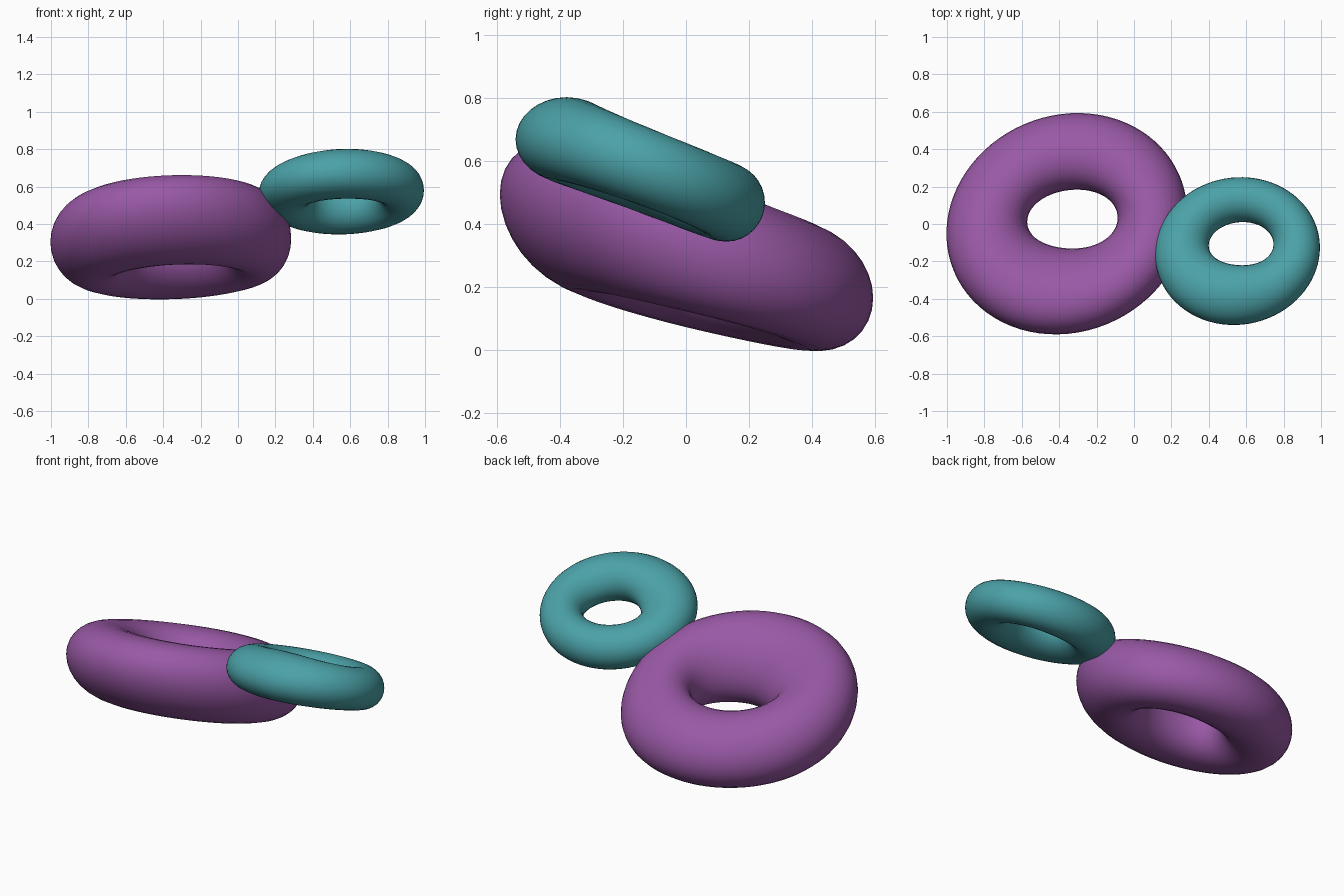
import bpy, bmesh
from math import sin, cos, sqrt, pi

if "Cube" in bpy.data.objects:
    bpy.data.objects.remove(bpy.data.objects["Cube"])


def ring(name, color, center, rx, ry, drop, rise, skew, width, height, slant, nu=80, nv=32):
    """Tilted ring: the centre line falls by 'drop' towards +y, rises by 'rise'
    towards +x and is skewed in plan by 'skew'.
    width, height, slant: functions of (cos u, sin u) giving the oval
    section's half width, half height and lean."""
    bm = bmesh.new()
    loops = []
    for i in range(nu):
        u = 2 * pi * i / nu
        c, s = cos(u), sin(u)
        w, h = width(c, s), height(c, s)
        lean = slant(c, s) / w
        loop = []
        for j in range(nv):
            v = 2 * pi * j / nv
            p = w * cos(v)
            q = lean * cos(v) + sqrt(h * h - lean * lean) * sin(v)
            y = (ry + p) * s
            loop.append(bm.verts.new((center[0] + (rx + p) * c + skew * y,
                                      center[1] + y,
                                      center[2] - drop * s + rise * c + q)))
        loops.append(loop)
    for i in range(nu):
        a, b = loops[i], loops[(i + 1) % nu]
        for j in range(nv):
            k = (j + 1) % nv
            bm.faces.new((a[j], b[j], b[k], a[k])).smooth = True
    bmesh.ops.recalc_face_normals(bm, faces=bm.faces)
    me = bpy.data.meshes.new(name)
    bm.to_mesh(me)
    bm.free()
    ob = bpy.data.objects.new(name, me)
    bpy.context.collection.objects.link(ob)
    mat = bpy.data.materials.new(name + "_color")
    mat.diffuse_color = color
    mat.use_nodes = True
    mat.node_tree.nodes["Principled BSDF"].inputs["Base Color"].default_value = mat.diffuse_color
    me.materials.append(mat)
    return ob


# Large ring: heavier towards the front left
ring("large_ring", (0.32, 0.10, 0.38, 1), (-0.344, 0.014, 0.31), 0.441, 0.374, 0.11, 0.025, 0.1,
     lambda c, s: 0.2 + 0.0175 * s * s - 0.014 * c - 0.0125 * s,
     lambda c, s: 0.215 - 0.02 * s + 0.005 * s * s,
     lambda c, s: -0.012 * s + 0.005 * s * s)

# Small ring: higher up, touching the large ring's side
ring("small_ring", (0.07, 0.36, 0.39, 1), (0.563, -0.125, 0.568), 0.306, 0.255, 0.1, 0.012, 0.05,
     lambda c, s: 0.134 + 0.006 * s * s - 0.009 * c - 0.02 * s,
     lambda c, s: 0.128 - 0.005 * s,
     lambda c, s: 0.0)
